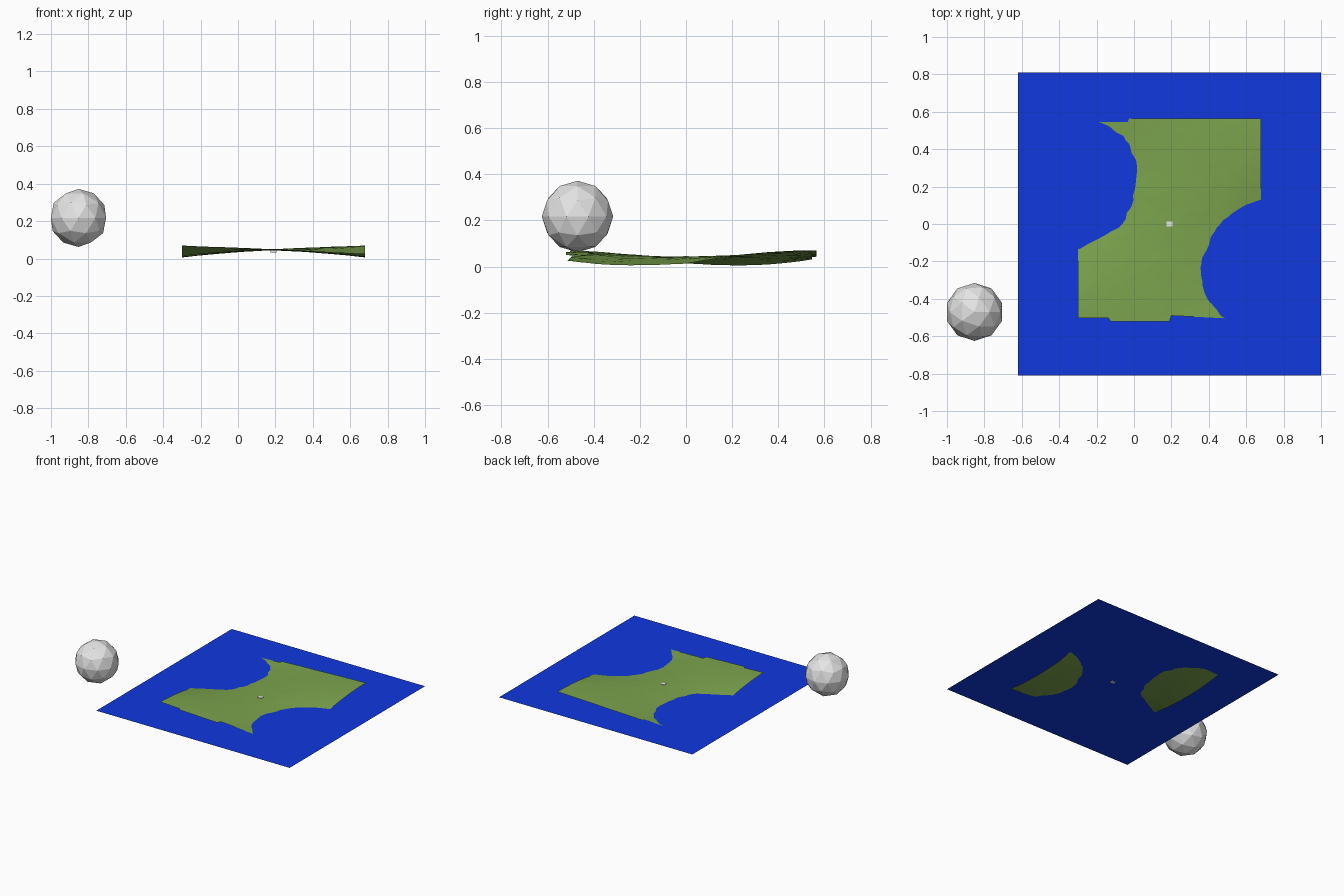
import bpy, math
from mathutils import Vector, noise

if "Cube" in bpy.data.objects:
    bpy.data.objects.remove(bpy.data.objects["Cube"])


def material(name, rgb):
    m = bpy.data.materials.new(name)
    m.diffuse_color = (*rgb, 1.0)
    m.use_nodes = True
    m.node_tree.nodes["Principled BSDF"].inputs["Base Color"].default_value = m.diffuse_color
    return m


GRASS = material("grass green", (0.20, 0.37, 0.075))
WATER = material("water blue", (0.005, 0.04, 0.74))
GREY = material("light grey", (0.78, 0.78, 0.78))

CX, HALF_X = 0.19, 0.49      # island centre and half width
SEA = 0.035                  # water level


def finish(name, mat):
    ob = bpy.context.object
    ob.name = name
    ob.data.materials.append(mat)
    return ob


def ground_height(x, y):
    """Twisted saddle: high front left and back right, low on the other corners."""
    u, v = (x - CX) / HALF_X, abs(y) / 0.55
    twist = math.copysign(0.026 * math.sin(math.pi * abs(y) / 0.75), y)
    droop = 0.03 * max(0.0, 1 - v)
    bumps = 0.0015 * noise.noise(Vector((x * 7, y * 7, 0.3)))
    bumps += 0.0006 * noise.noise(Vector((x * 25, y * 25, 1.7)))
    return 0.0435 + 0.007 * v * v + u * twist - u * u * droop + bumps


def front_edge(x):
    return -0.502 if x < -0.13 else (-0.52 if x < 0.20 else -0.49 - 0.05 * (x - 0.2))


def back_edge(x):
    return 0.545 if x < -0.03 else 0.565


# flat water sheet
bpy.ops.mesh.primitive_plane_add(size=1, location=(CX, 0, SEA))
water = finish("water", WATER)
water.scale = (1.62, 1.62, 1)

# thin island terrain that dips through the water, with stepped ends
bpy.ops.mesh.primitive_grid_add(x_subdivisions=96, y_subdivisions=108, size=2)
terrain = finish("terrain", GRASS)
for vert in terrain.data.vertices:
    x = CX + vert.co.x * HALF_X
    t = (vert.co.y + 1) / 2
    y = front_edge(x) * (1 - t) + back_edge(x) * t
    vert.co = (x, y, ground_height(x, y))
bpy.ops.object.shade_smooth_by_angle()

# low-poly ball hovering beside the water
bpy.ops.mesh.primitive_ico_sphere_add(subdivisions=2, radius=0.155,
                                      location=(-0.853, -0.47, 0.217))
finish("ball", GREY)

# tiny block in the middle of the island
bpy.ops.mesh.primitive_cube_add(size=1, location=(CX, 0, 0.039))
block = finish("centre_block", GREY)
block.scale = (0.032, 0.026, 0.013)
